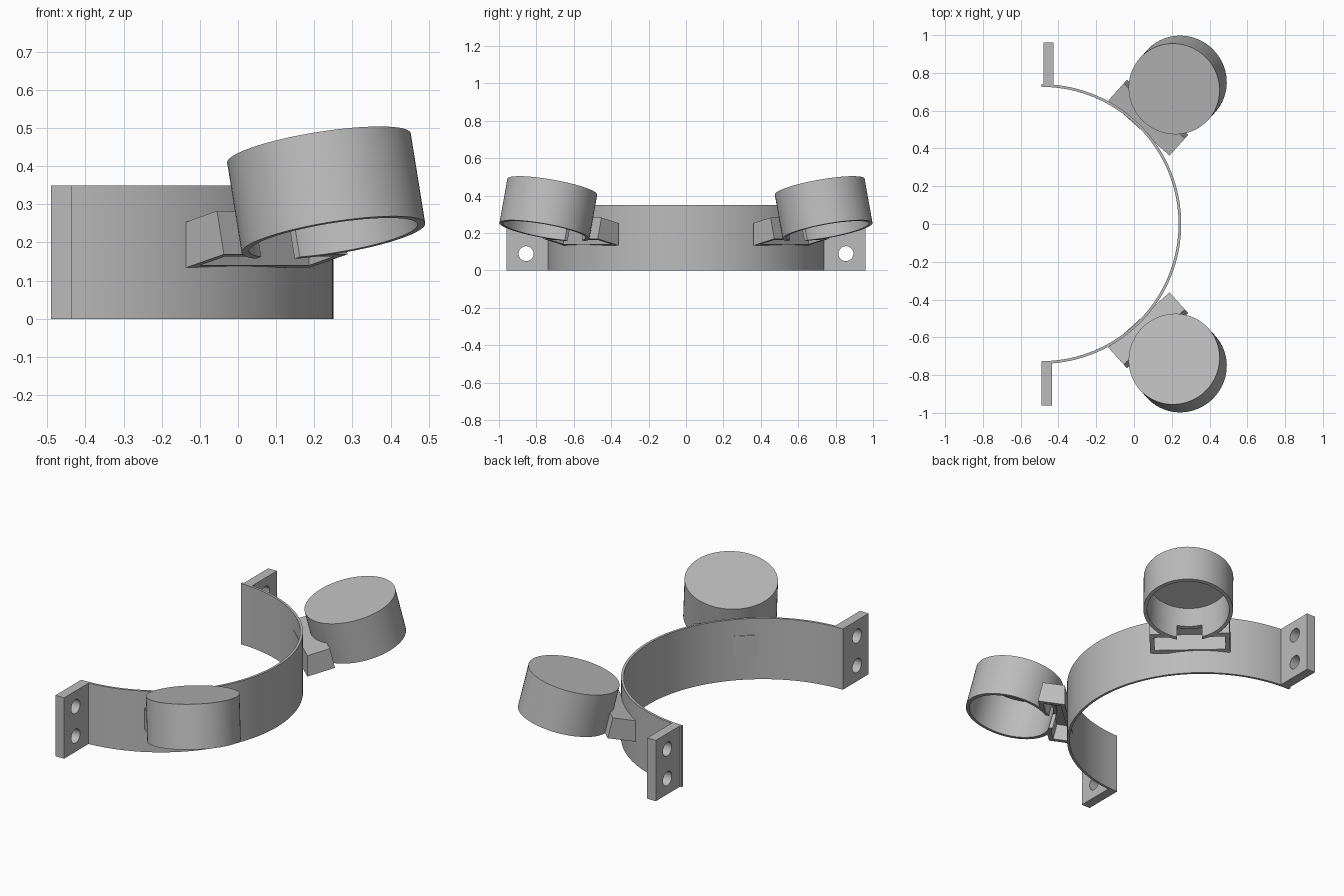
import bpy, bmesh, math
from mathutils import Matrix, Vector

cube = bpy.data.objects.get("Cube")
if cube:
    bpy.data.objects.remove(cube, do_unlink=True)

gray = bpy.data.materials.new("plain gray")
gray.use_nodes = True
gray.diffuse_color = (0.5, 0.5, 0.5, 1)
gray.node_tree.nodes["Principled BSDF"].inputs["Base Color"].default_value = gray.diffuse_color

HEIGHT, TILT = 0.35, math.radians(13.5)
CUP_R, CUP_H, WALL = 0.244, 0.242, 0.02


def finish(name, bm, matrix=Matrix()):
    bmesh.ops.recalc_face_normals(bm, faces=bm.faces)
    mesh = bpy.data.meshes.new(name)
    bm.to_mesh(mesh)
    bm.free()
    mesh.materials.append(gray)
    obj = bpy.data.objects.new(name, mesh)
    obj.matrix_world = matrix
    bpy.context.collection.objects.link(obj)
    return obj


def prism(name, points, offset, matrix=Matrix()):
    """Extrude a planar outline along an offset."""
    bm = bmesh.new()
    face = bm.faces.new([bm.verts.new(p) for p in points])
    new = bmesh.ops.extrude_face_region(bm, geom=[face], use_keep_orig=True)["geom"]
    bmesh.ops.translate(bm, vec=offset, verts=[v for v in new if isinstance(v, bmesh.types.BMVert)])
    return finish(name, bm, matrix)


def cylinder(name, radius, low, high, matrix, sides=72):
    bm = bmesh.new()
    bmesh.ops.create_cone(bm, cap_ends=True, segments=sides, radius1=radius, radius2=radius,
                          depth=high - low, matrix=Matrix.Translation((0, 0, (low + high) / 2)))
    return finish(name, bm, matrix)


def cut(obj, cutters):
    """Subtract the cutters and bake the result."""
    for c in cutters:
        c.hide_render = True
        mod = obj.modifiers.new("cut", "BOOLEAN")
        mod.operation, mod.solver, mod.object = "DIFFERENCE", "EXACT", c
    bpy.context.view_layer.update()
    baked = bpy.data.meshes.new_from_object(obj.evaluated_get(bpy.context.evaluated_depsgraph_get()))
    obj.modifiers.clear()
    obj.data = baked
    for c in cutters:
        bpy.data.objects.remove(c, do_unlink=True)


def smooth(obj):
    bpy.ops.object.select_all(action="DESELECT")
    obj.select_set(True)
    bpy.context.view_layer.objects.active = obj
    bpy.ops.object.shade_smooth_by_angle(angle=math.radians(30))


# Half-round band
STEPS = 72
angles = [math.pi * (i / STEPS - 0.5) for i in range(STEPS + 1)]
arc = [(r * math.cos(a) - 0.49, r * math.sin(a), 0)
       for r, seq in ((0.74, angles), (0.726, angles[::-1])) for a in seq]
smooth(prism("half_round_band", arc, (0, 0, HEIGHT)))

for s, side in ((-1, "right"), (1, "left")):
    # Mounting flange with two bolt holes
    x0 = -0.485 - 0.005 * -s if s > 0 else -0.49
    outline = [(x0, s * 0.728, 0), (x0 + 0.055, s * 0.728, 0), (x0 + 0.055, s * 0.96, 0), (x0, s * 0.96, 0)]
    flange = prism(side + "_flange", outline, (0, 0, HEIGHT))
    holes = [cylinder("hole", 0.04, -0.2, 0.2, Matrix.Translation((x0, s * 0.855, z))
                      @ Matrix.Rotation(math.pi / 2, 4, "Y"), 32) for z in (0.09, 0.26)]
    cut(flange, holes)
    smooth(flange)

    # Local frame: x outward from the band, y along it
    frame = Matrix.Translation((0.026, s * 0.508, 0)) @ Matrix.Rotation(s * math.radians(48), 4, "Z")
    tilted = frame @ Matrix.Translation((0.335, 0, 0.212)) @ Matrix.Rotation(-TILT, 4, "Y")

    # Hollow bracket open underneath, trimmed to the cup
    shell = [(0, 0.134), (0.148, 0.169), (0.121, 0.283), (0, 0.254)]
    room = [(0.025, 0.08), (0.135, 0.106), (0.101, 0.253), (0.025, 0.235)]
    bracket = prism(side + "_bracket", [(d, -0.218, z) for d, z in shell], (0, 0.436, 0), frame)
    cut(bracket, [prism("room", [(d, -0.193, z) for d, z in room], (0, 0.386, 0), frame),
                  cylinder("cup_space", CUP_R - 0.005, -0.1, 0.4, tilted)])
    smooth(bracket)

    # Tilted cup, open underneath, with a window into the bracket
    cup = cylinder(side + "_cup", CUP_R, 0, CUP_H, tilted)
    window = [(-0.3, -0.068, -0.05), (-0.15, -0.068, -0.05), (-0.15, 0.068, -0.05), (-0.3, 0.068, -0.05)]
    cut(cup, [cylinder("bore", CUP_R - WALL, -0.1, CUP_H - WALL, tilted),
              prism("window", window, Vector((0, 0, 0.138)), tilted)])
    smooth(cup)
